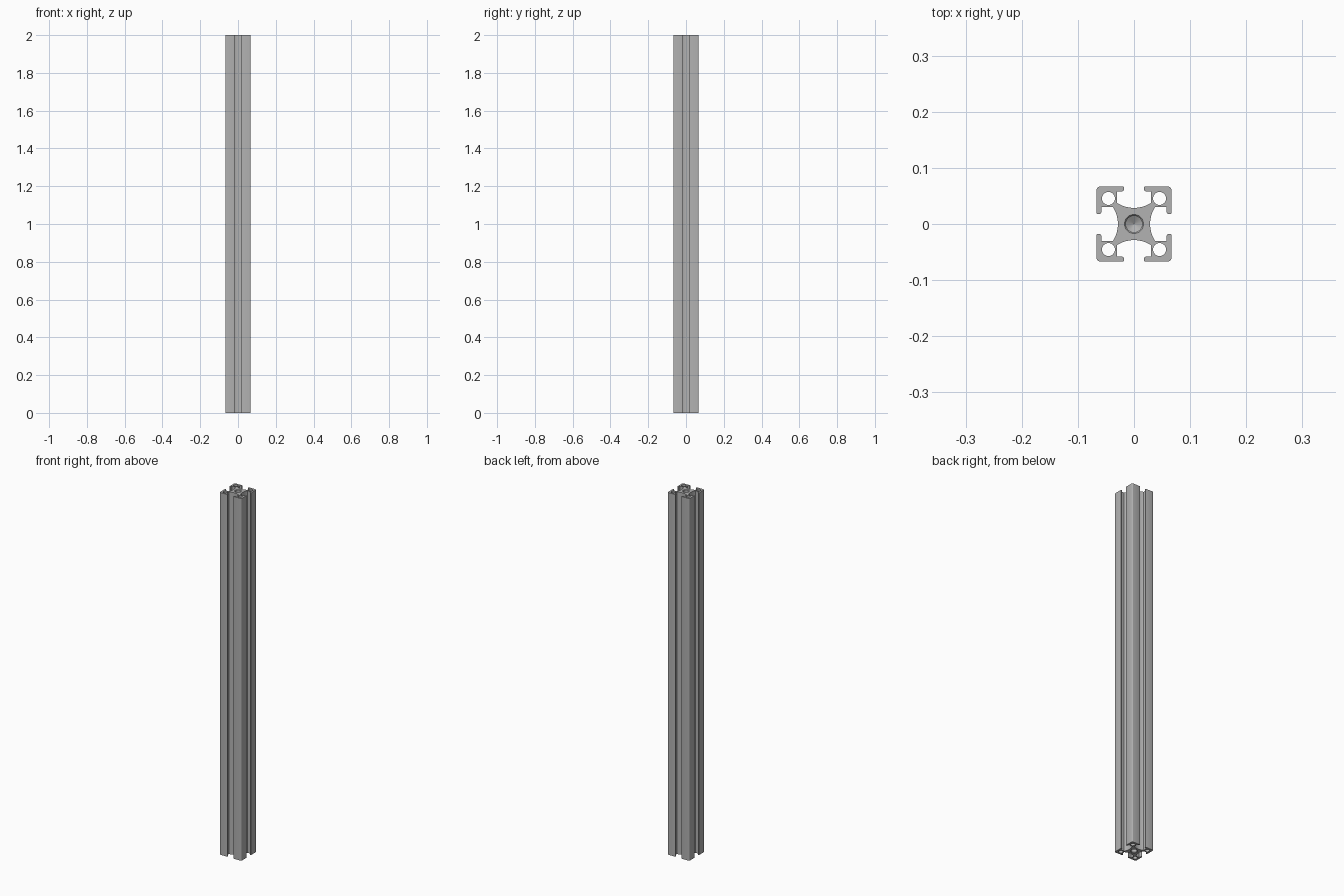
import bpy, bmesh, math
from mathutils import Matrix

if "Cube" in bpy.data.objects:
    bpy.data.objects.remove(bpy.data.objects["Cube"])

LENGTH = 2.0
HALF = 0.0667          # half width of the bar
SLOT = 0.0178          # half width of the slot mouth
WALL = 0.0300          # half width of the slot cavity
LIP = 0.0580           # inner face of the slot lips
CORE = 0.0287          # slot floor at its middle
FLOOR = 0.0375         # slot floor where it meets the wall

aluminium = bpy.data.materials.new("aluminium_grey")
aluminium.diffuse_color = (0.445, 0.445, 0.445, 1)
aluminium.use_nodes = True
aluminium.node_tree.nodes["Principled BSDF"].inputs["Base Color"].default_value = aluminium.diffuse_color


def arc(cx, cy, r, a0, a1, n):
    return [(cx + r * math.cos(math.radians(a0 + (a1 - a0) * i / n)),
             cy + r * math.sin(math.radians(a0 + (a1 - a0) * i / n))) for i in range(n + 1)]


def add_object(name, bm):
    bmesh.ops.recalc_face_normals(bm, faces=bm.faces)
    mesh = bpy.data.meshes.new(name)
    bm.to_mesh(mesh)
    bm.free()
    mesh.materials.append(aluminium)
    obj = bpy.data.objects.new(name, mesh)
    bpy.context.collection.objects.link(obj)
    return obj


# Half of one corner: bowed slot floor, cavity wall, rounded lip, outer face
sag = FLOOR - CORE
radius = (WALL ** 2 + sag ** 2) / (2 * sag)
sweep = math.degrees(math.asin(WALL / radius))
half = arc(0, CORE + radius, radius, -90, -90 + sweep, 6)
half += [(WALL, LIP)]
half += arc(SLOT + 0.004, LIP + 0.004, 0.004, 270, 180, 4)
half += arc(SLOT + 0.002, HALF - 0.002, 0.002, 180, 90, 3)
half += arc(HALF - 0.006, HALF - 0.006, 0.006, 90, 45, 3)

# Mirror across the diagonal, then repeat around the bar
quarter = half + [(y, x) for x, y in reversed(half[:-1])]
outline = []
for k in range(4):
    turn = Matrix.Rotation(-k * math.pi / 2, 2)
    for x, y in quarter[:-1]:
        outline.append((turn[0][0] * x + turn[0][1] * y, turn[1][0] * x + turn[1][1] * y))

# Slotted bar
bm = bmesh.new()
base = bm.faces.new([bm.verts.new((x, y, 0)) for x, y in outline])
top = bmesh.ops.extrude_face_region(bm, geom=[base])
bmesh.ops.translate(bm, vec=(0, 0, LENGTH),
                    verts=[v for v in top["geom"] if isinstance(v, bmesh.types.BMVert)])
bar = add_object("slotted_bar", bm)


def lathe(bm, x, y, profile, n=24):
    """Closed turned solid from (radius, height) pairs."""
    rings = [[bm.verts.new((x + r * math.cos(2 * math.pi * i / n),
                            y + r * math.sin(2 * math.pi * i / n), z)) for i in range(n)]
             for r, z in profile]
    for a, b in zip(rings, rings[1:]):
        for i in range(n):
            j = (i + 1) % n
            bm.faces.new((a[i], a[j], b[j], b[i]))
    bm.faces.new(rings[0])
    bm.faces.new(rings[-1])


# Through holes in the corners, countersunk blind bores with drill points at both ends
bm = bmesh.new()
for sx in (-1, 1):
    for sy in (-1, 1):
        lathe(bm, sx * 0.0455, sy * 0.0455, [(0.0116, -0.1), (0.0116, LENGTH + 0.1)])
bore = [(0.0190, -0.002), (0.0145, 0.0025), (0.0145, 0.090), (0.0003, 0.0985)]
lathe(bm, 0, 0, bore)
lathe(bm, 0, 0, [(r, LENGTH - z) for r, z in bore])
cutter = add_object("hole_cutter", bm)
cutter.hide_render = True

cut = bar.modifiers.new("holes", "BOOLEAN")
cut.operation = "DIFFERENCE"
cut.solver = "EXACT"
cut.object = cutter
bpy.context.view_layer.objects.active = bar
bar.select_set(True)
bpy.ops.object.modifier_apply(modifier=cut.name)
bpy.data.objects.remove(cutter)
bpy.ops.object.shade_smooth_by_angle(angle=math.radians(30))
